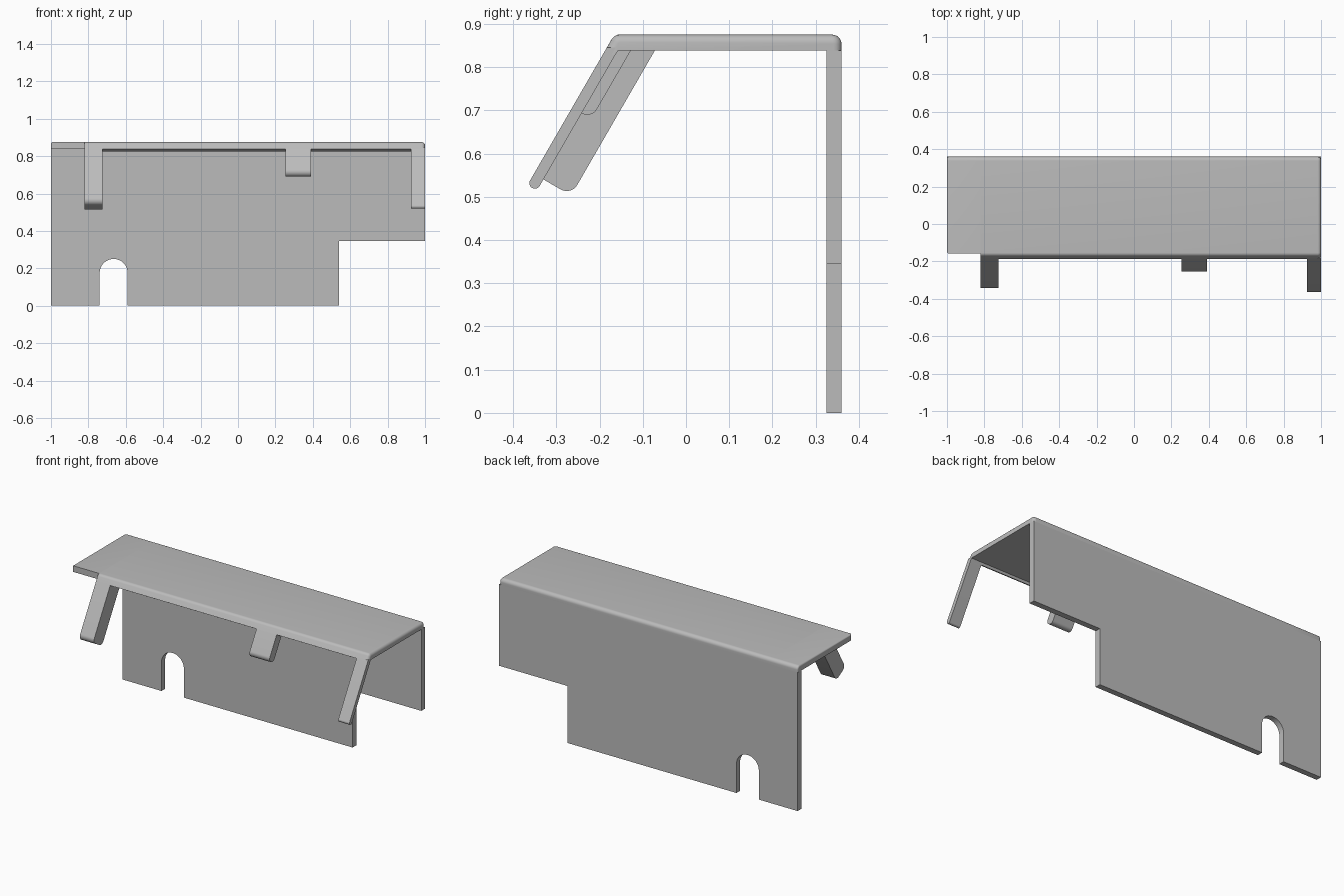
import bpy, bmesh, math
from mathutils import Vector

cube = bpy.data.objects.get("Cube")
if cube:
    bpy.data.objects.remove(cube, do_unlink=True)

grey = bpy.data.materials.new("plain_grey")
grey.use_nodes = True
grey.diffuse_color = (0.5, 0.5, 0.5, 1)
grey.node_tree.nodes["Principled BSDF"].inputs["Base Color"].default_value = (0.5, 0.5, 0.5, 1)

TOP, UNDER, BACK, INNER = 0.875, 0.838, 0.36, 0.325
SHEET = 0.0255                       # thickness of the folded lip
BEND = Vector((-0.166, TOP))         # where the slope meets the top
DOWN = Vector((-0.5, -math.sqrt(0.75)))
INTO = Vector((math.sqrt(0.75), -0.5))


def slope(s, t, r=0):
    """Profile corner at distance s down the slope and depth t behind it."""
    p = BEND + DOWN * s + INTO * t
    return (p.x, p.y, r)


def rounded(corners, steps=8):
    """Polygon from (a, b, radius) corners, with arcs at the rounded ones."""
    pts = []
    for i, c in enumerate(corners):
        p = Vector(c[:2])
        r = c[2] if len(c) > 2 else 0
        if r == 0:
            pts.append(p)
            continue
        u = (Vector(corners[i - 1][:2]) - p).normalized()
        v = (Vector(corners[(i + 1) % len(corners)][:2]) - p).normalized()
        half = u.angle(v) / 2
        centre = p + (u + v).normalized() * r / math.sin(half)
        a = p + u * r / math.tan(half) - centre
        b = p + v * r / math.tan(half) - centre
        total = a.angle(b)
        for k in range(steps + 1):
            f = k / steps
            pts.append(centre + (a * math.sin((1 - f) * total) + b * math.sin(f * total)) / math.sin(total))
    return pts


def extrude(name, corners, start, end, axis="x", bevel_x=None, bevel=0):
    """Prism of a rounded profile; optionally rounds its upper rim at one x."""
    def place(p, d):
        return (d, p.x, p.y) if axis == "x" else (p.x, d, p.y)
    pts = rounded(corners)
    bm = bmesh.new()
    a = [bm.verts.new(place(p, start)) for p in pts]
    b = [bm.verts.new(place(p, end)) for p in pts]
    bm.faces.new(a)
    bm.faces.new(b)
    for i in range(len(pts)):
        bm.faces.new((a[i - 1], a[i], b[i], b[i - 1]))
    bmesh.ops.recalc_face_normals(bm, faces=bm.faces)
    if bevel_x is not None:
        rim = [e for e in bm.edges
               if all(abs(v.co.x - bevel_x) < 1e-4 for v in e.verts)
               and max(v.co.z for v in e.verts) > UNDER + 0.001]
        bmesh.ops.bevel(bm, geom=rim, offset=bevel, segments=5, profile=0.5, affect="EDGES")
    mesh = bpy.data.meshes.new(name)
    bm.to_mesh(mesh)
    bm.free()
    mesh.materials.append(grey)
    obj = bpy.data.objects.new(name, mesh)
    bpy.context.collection.objects.link(obj)
    bpy.ops.object.select_all(action="DESELECT")
    obj.select_set(True)
    bpy.context.view_layer.objects.active = obj
    bpy.ops.object.shade_smooth_by_angle(angle=math.radians(35))
    return obj


# Back wall with arched slot and corner cutout
extrude("back_wall", [
    (-1, 0), (-0.74, 0), (-0.74, 0.25, 0.0745), (-0.59, 0.25, 0.0745), (-0.59, 0),
    (0.54, 0), (0.54, 0.345), (1, 0.345), (1, UNDER), (-1, UNDER)], INNER, BACK, axis="y")

# Top plate with folded front lip, then the plain end without a lip
LIP = 0.0427
back_bend = [(BACK, TOP, 0.022), (BACK, UNDER)]
extrude("top_plate", [slope(LIP, 0), (BEND.x, TOP, 0.022)] + back_bend +
        [(-0.1575, UNDER), slope(LIP, SHEET)], -0.82, 1, bevel_x=1, bevel=0.018)
extrude("top_plate_end", [(-0.158, UNDER), (-0.158, TOP)] + back_bend,
        -1, -0.82, bevel_x=-1, bevel=0.01)


# Sloping tabs with rounded ends
def tab(name, x0, x1, length, depth, radius):
    def root(t):
        return slope((0.03 - t / 2) / math.sqrt(0.75), t)
    extrude(name, [root(0), slope(length, 0, radius), slope(length, depth, radius), root(depth)], x0, x1)


tab("right_deep_tab", -0.82, -0.725, 0.372, 0.0997, 0.028)
tab("middle_tab", 0.255, 0.39, 0.195, 0.0515, 0.0255)
tab("left_thin_tab", 0.925, 1, 0.402, SHEET, 0.0126)
